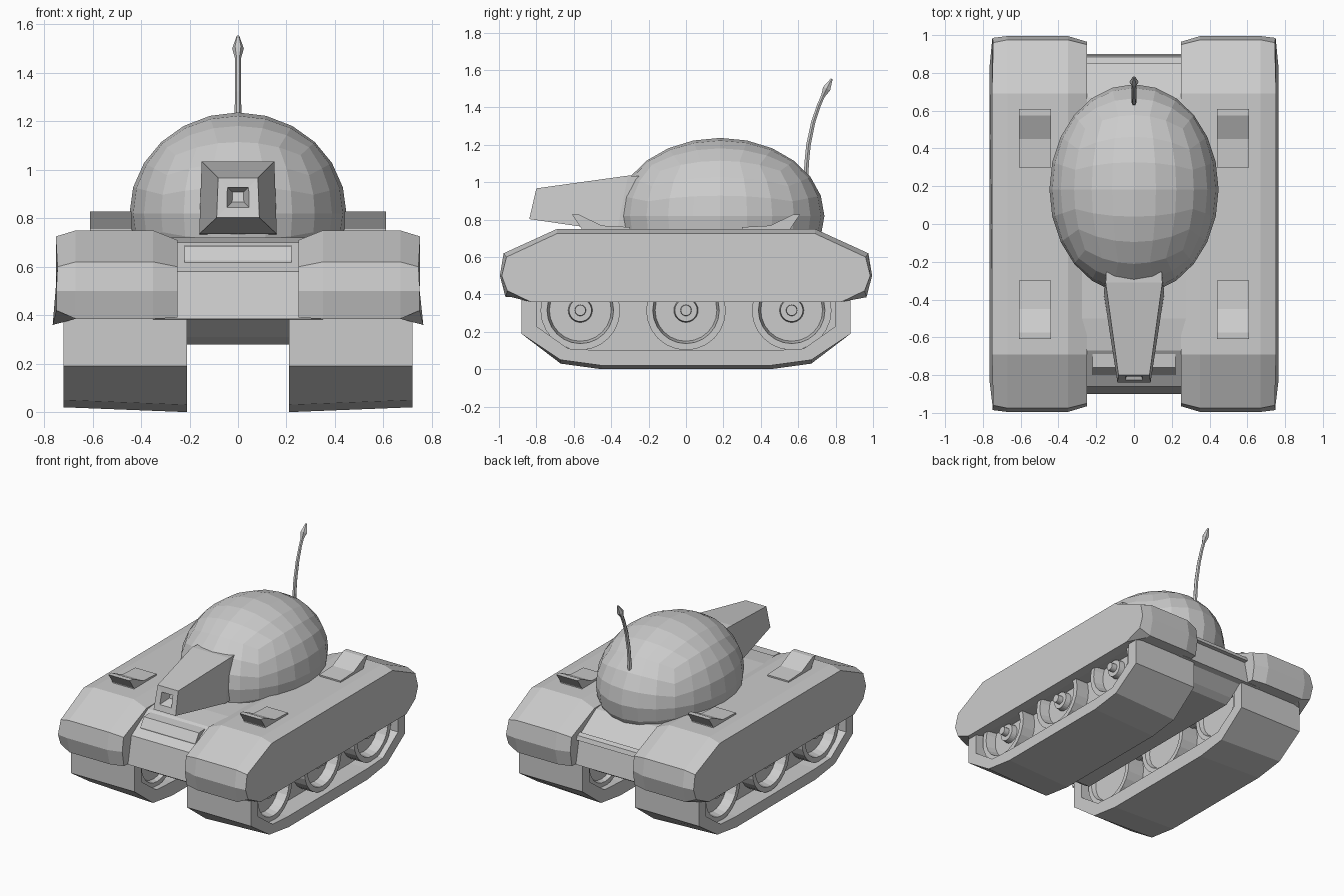
import bpy, bmesh, math
from mathutils import Vector

if "Cube" in bpy.data.objects:
    bpy.data.objects.remove(bpy.data.objects["Cube"])

grey = bpy.data.materials.new("plain_grey")
grey.diffuse_color = (0.6, 0.6, 0.6, 1)
grey.use_nodes = True
grey.node_tree.nodes["Principled BSDF"].inputs["Base Color"].default_value = grey.diffuse_color


def finish(bm, name, mirror=False):
    bmesh.ops.remove_doubles(bm, verts=bm.verts, dist=1e-5)
    bmesh.ops.recalc_face_normals(bm, faces=bm.faces)
    me = bpy.data.meshes.new(name)
    bm.to_mesh(me)
    bm.free()
    ob = bpy.data.objects.new(name, me)
    bpy.context.collection.objects.link(ob)
    me.materials.append(grey)
    if mirror:
        ob.modifiers.new("mirror", 'MIRROR').use_axis[0] = True
    return ob


def loft(name, rings, caps=True, closed=False, mirror=False):
    """Skin a list of equal-length closed rings of 3D points."""
    bm = bmesh.new()
    vs = [[bm.verts.new(p) for p in r] for r in rings]
    n = len(vs[0])
    pairs = list(zip(vs, vs[1:])) + ([(vs[-1], vs[0])] if closed else [])
    for a, b in pairs:
        for i in range(n):
            j = (i + 1) % n
            bm.faces.new((a[i], a[j], b[j], b[i]))
    if caps and not closed:
        bm.faces.new(vs[0])
        bm.faces.new(vs[-1])
    return finish(bm, name, mirror)


def prism(name, profile, x0, x1, mirror=False):
    return loft(name, [[(x, y, z) for y, z in profile] for x in (x0, x1)], mirror=mirror)


def both_ends(half):
    """Complete a front half profile with its reflection at the back."""
    return half + [(-y, z) for y, z in reversed(half)]


# Hull between the fenders
prism("hull_upper", both_ends([(-0.80, 0.375), (-0.90, 0.385), (-0.86, 0.58),
                               (-0.67, 0.70), (-0.50, 0.72)]), -0.35, 0.35)
prism("hull_belly", both_ends([(-0.72, 0.28), (-0.77, 0.31), (-0.86, 0.385)]), -0.21, 0.21)
prism("front_vent", [(-0.67, 0.66), (-0.67, 0.69), (-0.76, 0.685), (-0.80, 0.625),
                     (-0.80, 0.605)], -0.22, 0.22)
prism("rear_slit_ledge", [(0.86, 0.56), (0.895, 0.56), (0.885, 0.59), (0.85, 0.60)], -0.25, 0.25)

# Fenders: a chamfered profile lofted sideways, with a flared outer skirt
full = both_ends([(-0.93, 0.385), (-0.965, 0.385), (-0.995, 0.50), (-0.975, 0.62), (-0.69, 0.75)])
inner = both_ends([(-0.93, 0.39), (-0.945, 0.39), (-0.965, 0.50), (-0.95, 0.60), (-0.69, 0.71)])
outer = both_ends([(-0.83, 0.36), (-0.955, 0.42), (-0.985, 0.50), (-0.96, 0.60), (-0.69, 0.725)])
flare = [0.765, 0.75, 0.75, 0.745, 0.752]
flare += flare[::-1]
loft("fender", [[(0.25, y, z) for y, z in inner],
                [(0.35, y, z) for y, z in full],
                [(0.67, y, z) for y, z in full],
                [(x, y, z) for x, (y, z) in zip(flare, outer)]], mirror=True)

# Intake scoops on the fenders
scoop = [(-0.30, 0.74), (-0.30, 0.76), (-0.45, 0.768), (-0.575, 0.828), (-0.61, 0.828),
         (-0.56, 0.755), (-0.56, 0.74)]
prism("front_scoop", scoop, 0.44, 0.61, True)
prism("rear_scoop", [(-y, z) for y, z in scoop], 0.44, 0.61, True)

# Tracks: closed bands, slightly higher on the outside
band_out = both_ends([(-0.88, 0.45), (-0.88, 0.19), (-0.67, 0.03), (-0.45, 0.0)])
band_in = both_ends([(-0.80, 0.45), (-0.80, 0.23), (-0.63, 0.11), (-0.45, 0.10)])
loft("track", [[(0.21, y, z) for y, z in band_out],
               [(0.72, y, z + 0.02 * (z < 0.1)) for y, z in band_out],
               [(0.72, y, z) for y, z in band_in],
               [(0.21, y, z) for y, z in band_in]], closed=True, mirror=True)
prism("track_web", band_in, 0.38, 0.58, True)

# Road wheels: a lathed dish with rim, hub and axle
lathe = [(0.28, 0.001), (0.28, 0.17), (0.25, 0.18), (0.25, 0.213), (0.68, 0.213), (0.68, 0.178),
         (0.61, 0.165), (0.61, 0.065), (0.65, 0.06), (0.65, 0.03), (0.69, 0.028), (0.69, 0.001)]
for label, yc in (("front", -0.565), ("middle", 0.0), ("rear", 0.565)):
    rings = [[(x, yc + r * math.cos(k * math.tau / 24), 0.315 + r * math.sin(k * math.tau / 24))
              for k in range(24)] for x, r in lathe]
    loft(label + "_wheel", rings, mirror=True)

# Turret dome: faceted cube-sphere stretched front to back
bm = bmesh.new()
bmesh.ops.create_cube(bm, size=2)
bmesh.ops.subdivide_edges(bm, edges=bm.edges[:], cuts=5, use_grid_fill=True)
for v in bm.verts:
    d = Vector([math.tan(c * math.pi / 4) for c in v.co]).normalized()
    v.co = (0.448 * d.x, 0.183 + 0.557 * d.y, 0.82 + 0.417 * d.z)
bmesh.ops.bisect_plane(bm, geom=bm.verts[:] + bm.edges[:] + bm.faces[:],
                       plane_co=(0, 0, 0.68), plane_no=(0, 0, -1), clear_outer=True)
bmesh.ops.holes_fill(bm, edges=[e for e in bm.edges if e.is_boundary])
finish(bm, "turret_dome")


# Cannon: tapered square barrel with a sunken muzzle
def square(wt, wb, yt, zt, yb, zb):
    return [(-wb, yb, zb), (wb, yb, zb), (wt, yt, zt), (-wt, yt, zt)]


loft("cannon", [square(0.14, 0.15, -0.15, 1.03, -0.15, 0.73),
                square(0.15, 0.16, -0.31, 1.035, -0.37, 0.735),
                square(0.082, 0.088, -0.80, 0.967, -0.838, 0.803),
                square(0.044, 0.046, -0.807, 0.928, -0.827, 0.845),
                square(0.022, 0.024, -0.74, 0.908, -0.75, 0.868)])

# Antenna: curved rod ending in a pointed bulb
path = [(0.64, 0.98, 0.014), (0.645, 1.10, 0.014), (0.655, 1.20, 0.014), (0.68, 1.32, 0.013),
        (0.71, 1.41, 0.012), (0.732, 1.46, 0.012), (0.752, 1.50, 0.024), (0.779, 1.552, 0.006)]
rings = []
for i, (y, z, r) in enumerate(path):
    a, b = path[max(i - 1, 0)], path[min(i + 1, len(path) - 1)]
    t = Vector((0, b[0] - a[0], b[1] - a[1])).normalized()
    side = Vector((0, t.z, -t.y))
    rings.append([Vector((0, y, z)) + r * (math.cos(k * math.tau / 6) * Vector((1, 0, 0))
                  + math.sin(k * math.tau / 6) * side) for k in range(6)])
loft("antenna", rings)
